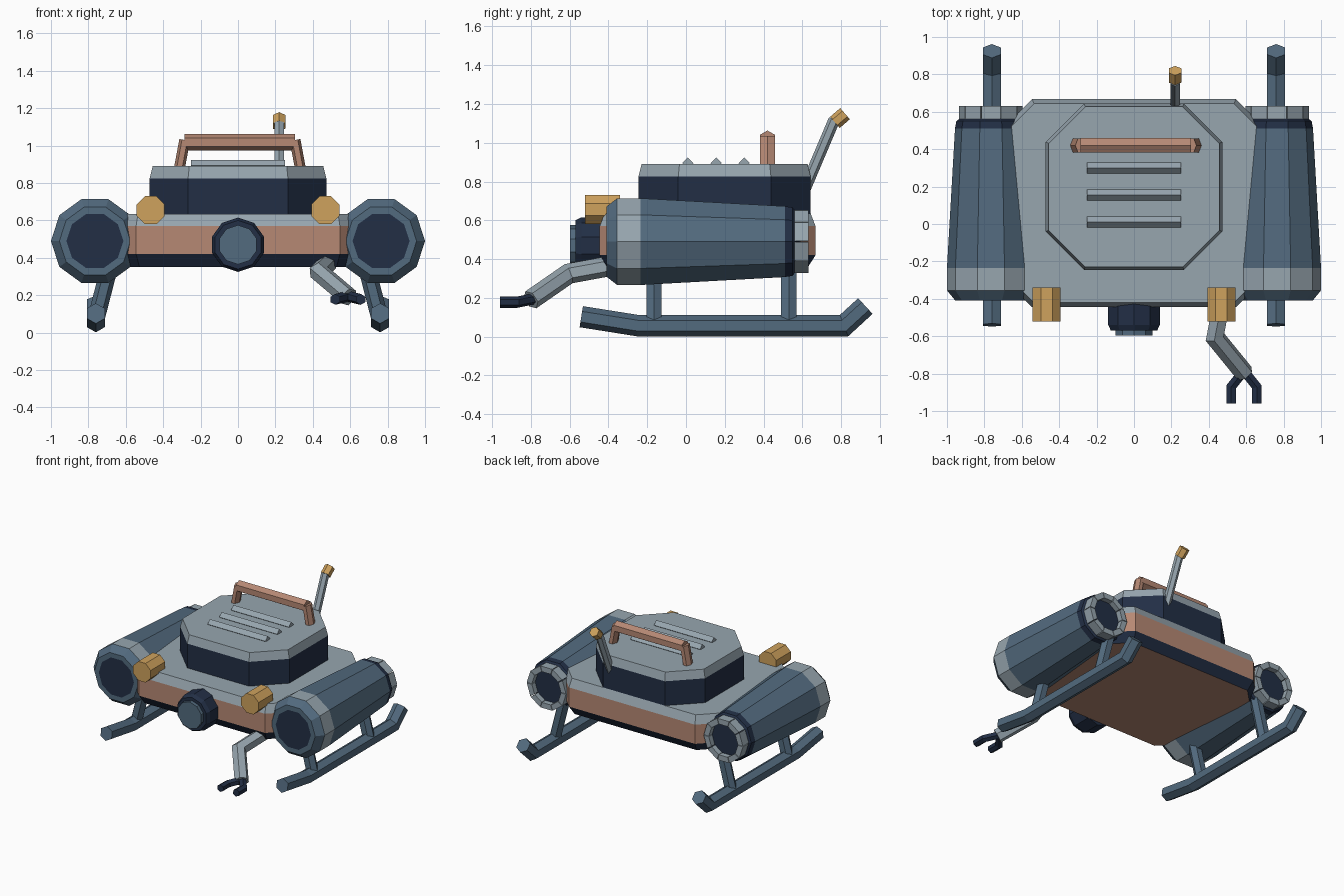
import bpy, bmesh, math
from mathutils import Vector, Matrix

if "Cube" in bpy.data.objects:
    bpy.data.objects.remove(bpy.data.objects["Cube"])


def material(name, rgb):
    m = bpy.data.materials.new(name)
    m.use_nodes = True
    m.diffuse_color = (*rgb, 1)
    m.node_tree.nodes["Principled BSDF"].inputs["Base Color"].default_value = (*rgb, 1)
    return m


GREY = material("light grey", (0.31, 0.38, 0.43))
SLATE = material("slate blue", (0.085, 0.145, 0.21))
NAVY = material("dark navy", (0.016, 0.028, 0.06))
COPPER = material("copper", (0.47, 0.25, 0.175))
AMBER = material("amber", (0.62, 0.36, 0.11))


def loft(name, rings, bands, start, end):
    """Skin a stack of equal rings; bands gives one material per gap, start and end the caps."""
    mats = list(dict.fromkeys([*bands, start, end]))
    bm = bmesh.new()
    loops = [[bm.verts.new(p) for p in ring] for ring in rings]
    n = len(loops[0])
    for a, b, mat in zip(loops, loops[1:], bands):
        for i in range(n):
            j = (i + 1) % n
            bm.faces.new((a[i], a[j], b[j], b[i])).material_index = mats.index(mat)
    bm.faces.new(loops[0][::-1]).material_index = mats.index(start)
    bm.faces.new(loops[-1]).material_index = mats.index(end)
    bmesh.ops.recalc_face_normals(bm, faces=bm.faces)
    mesh = bpy.data.meshes.new(name)
    bm.to_mesh(mesh)
    bm.free()
    for m in mats:
        mesh.materials.append(m)
    ob = bpy.data.objects.new(name, mesh)
    bpy.context.collection.objects.link(ob)
    return ob


def octagon(hx, y0, y1, chamfer, inset, z):
    """Chamfered rectangle at height z, shrunk by inset."""
    x, a, b = hx - inset, y0 + inset, y1 - inset
    c = chamfer - inset * 0.59
    return [(x, a + c, z), (x, b - c, z), (x - c, b, z), (c - x, b, z),
            (-x, b - c, z), (-x, a + c, z), (c - x, a, z), (x - c, a, z)]


def turned(name, x, z, profile, bands, caps, sides, phase=0.0):
    """Round part along y from (y, radius) pairs."""
    rings = []
    for y, r in profile:
        angles = [math.tau * i / sides + phase for i in range(sides)]
        rings.append([(x + r * math.cos(t), y, z + r * math.sin(t)) for t in angles])
    return loft(name, rings, bands, *caps)


def tube(name, path, radius, mat, sides=6, up=(0, 0, 1), squash=1.0):
    """Mitred bar along a path; a corner of the section points toward up."""
    pts = [Vector(p) for p in path]
    dirs = [(b - a).normalized() for a, b in zip(pts, pts[1:])]
    u = Vector(up)
    u = (u - dirs[0] * u.dot(dirs[0])).normalized()
    w = dirs[0].cross(u)
    ring = []
    for i in range(sides):
        t = math.tau * i / sides
        ring.append(pts[0] + radius * (u * math.cos(t) * squash + w * math.sin(t)))
    rings = [ring]
    for k, d in enumerate(dirs):
        # Slide the previous ring along the segment onto the mitre plane
        plane = (d + dirs[k + 1]).normalized() if k + 1 < len(dirs) else d
        ring = [p + d * ((pts[k + 1] - p).dot(plane) / d.dot(plane)) for p in ring]
        rings.append(ring)
    return loft(name, rings, [mat] * len(dirs), mat, mat)


# Hull with lower skirt, copper belt and grey deck
hull = [(0.045, 0.35), (0, 0.42), (0, 0.57), (0.025, 0.635)]
loft("hull", [octagon(0.68, -0.445, 0.668, 0.135, i, z) for i, z in hull],
     [NAVY, COPPER, GREY], COPPER, GREY)

# Cabin with dark window band and roof
cabin = [(0, 0.62), (0, 0.825), (0.016, 0.89)]
loft("cabin", [octagon(0.472, -0.245, 0.643, 0.205, i, z) for i, z in cabin],
     [NAVY, GREY], NAVY, GREY)

# Roof slats
for i, y in enumerate((0.01, 0.155, 0.3)):
    tube(f"roof_slat_{i + 1}", [(-0.25, y, 0.895), (0.25, y, 0.895)], 0.029, GREY, 4)

# Roof handle
tube("handle_bar", [(-0.285, 0.42, 1.018), (0.305, 0.42, 1.018)], 0.045, COPPER)
for name, x, lean in (("right", -0.285, -0.03), ("left", 0.305, 0.03)):
    tube(f"handle_leg_{name}", [(x + lean, 0.42, 0.87), (x, 0.42, 1.03)], 0.044, COPPER,
         up=(1, 0, 0), squash=0.66)

# Rear mast
tube("mast", [(0.22, 0.57, 0.66), (0.22, 0.765, 1.12)], 0.03, GREY, up=(0, 1, 0))
tube("mast_tip", [(0.22, 0.768, 1.105), (0.22, 0.82, 1.15)], 0.038, AMBER)

# Nose sensor
turned("nose_housing", 0, 0.47, [(-0.4, 0.145), (-0.54, 0.145), (-0.57, 0.13)],
       [NAVY, NAVY], (NAVY, NAVY), 10, math.pi / 2)
turned("nose_lens", 0, 0.47, [(-0.5, 0.105), (-0.597, 0.105)],
       [SLATE], (SLATE, SLATE), 10, math.pi / 2)

for side, s in (("left", 1), ("right", -1)):
    # Headlamp
    turned(f"{side}_headlamp", s * 0.467, 0.655, [(-0.52, 0.081), (-0.34, 0.081)],
           [AMBER], (AMBER, AMBER), 8, math.pi / 8)

    # Engine pod with intake lip, grey band and dark tail
    px, pz = s * 0.765, 0.49
    turned(f"{side}_engine_pod", px, pz,
           [(-0.41, 0.152), (-0.41, 0.19), (-0.355, 0.235), (-0.235, 0.235),
            (0.51, 0.192), (0.55, 0.185), (0.59, 0.13)],
           [SLATE, SLATE, GREY, SLATE, NAVY, NAVY], (NAVY, NAVY), 10)

    # Nozzle petals
    for i in range(10):
        t = math.tau * (i + 0.5) / 10
        turn = Matrix.Translation((px, 0, pz)) @ Matrix.Rotation(-t, 4, "Y")
        rings = []
        for y in (0.53, 0.632):
            corners = ((0.12, -0.037), (0.162, -0.05), (0.162, 0.05), (0.12, 0.037))
            rings.append([turn @ Vector((r, y, w)) for r, w in corners])
        loft(f"{side}_nozzle_petal_{i + 1}", rings, [GREY], GREY, GREY)

    # Landing skid and struts
    sx = s * 0.76
    tube(f"{side}_skid", [(sx, -0.54, 0.103), (sx, -0.25, 0.057), (sx, 0.815, 0.057),
                          (sx, 0.925, 0.158)], 0.055, SLATE)
    for name, y in (("front", -0.165), ("rear", 0.53)):
        tube(f"{side}_{name}_strut", [(sx, y, 0.07), (s * 0.675, y, 0.4)], 0.046, SLATE,
             up=(1, 0, 0))

# Manipulator arm and gripper
tube("arm", [(0.48, -0.36, 0.37), (0.433, -0.605, 0.325), (0.592, -0.8, 0.19)], 0.052, GREY)
for name, s in (("left", 1), ("right", -1)):
    tip = 0.588 + s * 0.068
    tube(f"gripper_finger_{name}", [(0.588, -0.785, 0.195), (tip, -0.87, 0.178),
                                    (tip, -0.96, 0.178)], 0.029, NAVY)
